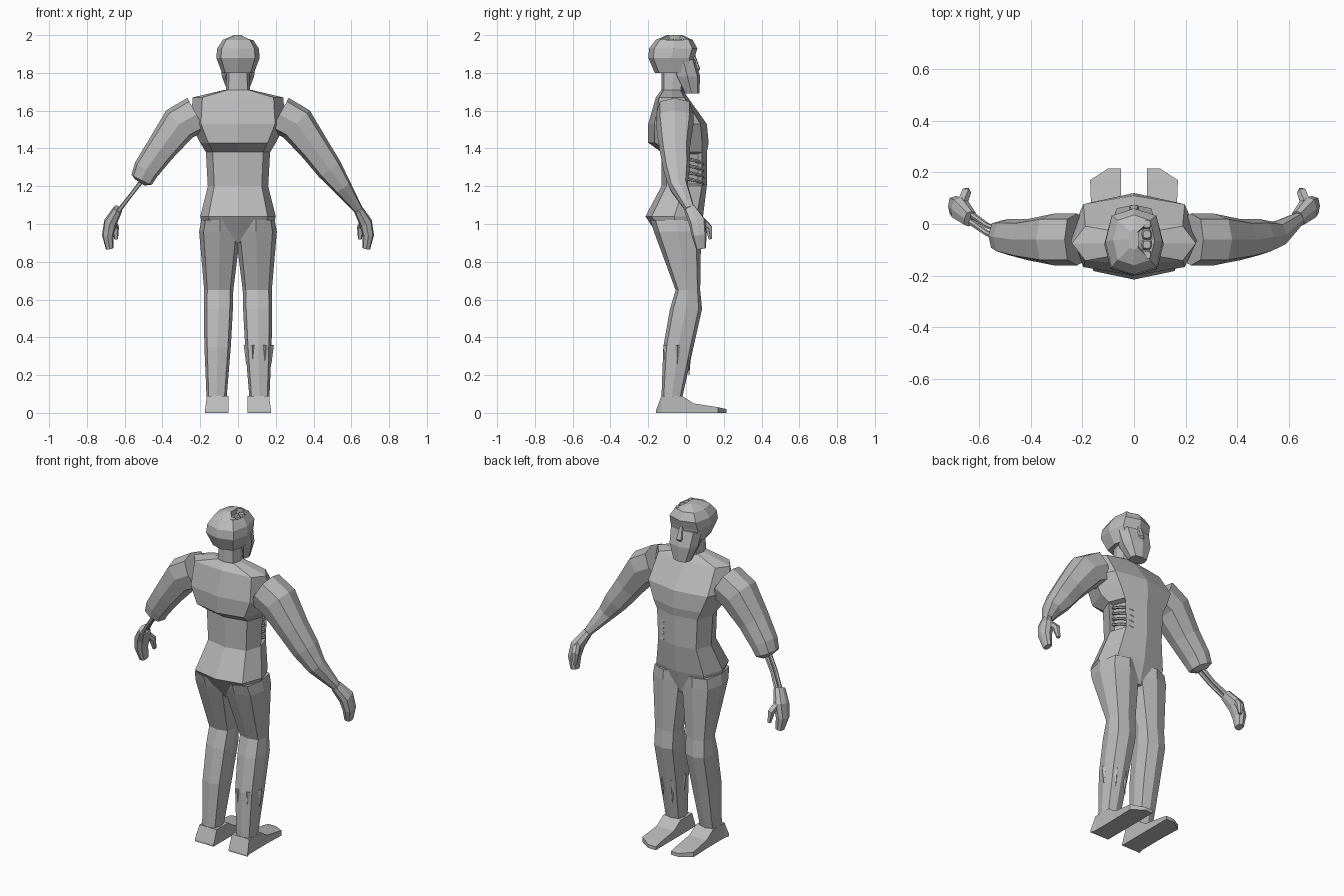
import bpy, bmesh, math
from mathutils import Vector

cube = bpy.data.objects.get("Cube")
if cube:
    bpy.data.objects.remove(cube)

grey = bpy.data.materials.new("plain_grey")
grey.use_nodes = True
grey.diffuse_color = (0.5, 0.5, 0.5, 1)
shader = grey.node_tree.nodes["Principled BSDF"]
shader.inputs["Base Color"].default_value = grey.diffuse_color


def loft(name, rings, wound=None):
    """Skin closed rings of points, then sink any faces picked by wound."""
    bm = bmesh.new()
    loops = [[bm.verts.new(point) for point in ring] for ring in rings]
    for lower, upper in zip(loops, loops[1:]):
        for i in range(len(lower)):
            bm.faces.new((lower[i - 1], lower[i], upper[i], upper[i - 1]))
    bm.faces.new(loops[0])
    bm.faces.new(loops[-1])
    bmesh.ops.recalc_face_normals(bm, faces=bm.faces)
    bm.normal_update()
    if wound:
        picked = [face for face in bm.faces if wound(face.calc_center_median())]
        bmesh.ops.inset_region(bm, faces=picked, thickness=0.01, depth=-0.03,
                               use_even_offset=True)
    mesh = bpy.data.meshes.new(name)
    bm.to_mesh(mesh)
    bm.free()
    mesh.materials.append(grey)
    bpy.context.collection.objects.link(bpy.data.objects.new(name, mesh))


def oval(centre, u, v, sides=8, power=0.7):
    """Squared-off oval spanned by the half-axes u and v."""
    def bulge(value):
        return math.copysign(abs(round(value, 6)) ** power, value)
    angles = [math.tau * i / sides for i in range(sides)]
    return [centre + u * bulge(math.cos(a)) + v * bulge(math.sin(a)) for a in angles]


def stack(name, rows, side=0, wound=None):
    """Horizontal ovals: height, half width, back, front; side spreads a pair."""
    rings = []
    for z, half_width, back, front in rows:
        centre = Vector((side * (0.115 - 0.02 * z), (back + front) / 2, z))
        u = Vector((half_width, 0, 0))
        v = Vector((0, (front - back) / 2, 0))
        rings.append(oval(centre, u, v))
    loft(name, rings, wound)


def tube(name, rows, side=1, sides=8, flat=1):
    """Ovals across a path of x, y, z and radius, mirrored where side is -1."""
    points = [Vector((side * x, y, z)) for x, y, z, radius in rows]
    rings = []
    for i, (point, row) in enumerate(zip(points, rows)):
        before = points[max(i - 1, 0)]
        after = points[min(i + 1, len(points) - 1)]
        along = after - before
        u = along.cross(Vector((0, 1, 0))).normalized()
        v = along.cross(u).normalized()
        rings.append(oval(point, u * row[-1], v * row[-1] * flat, sides))
    loft(name, rings)


# Torso, with an open wound in the left flank
stack("torso", [
    (0.9, 0.16, -0.12, 0.05),
    (1.04, 0.2, -0.215, 0.09),
    (1.2, 0.16, -0.13, 0.11),
    (1.38, 0.17, -0.13, 0.11),
    (1.43, 0.2, -0.2, 0.12),
    (1.53, 0.25, -0.2, 0.11),
    (1.67, 0.24, -0.16, 0.01),
    (1.71, 0.07, -0.13, -0.02),
], wound=lambda c: c.x > 0.1 and c.y > 0 and 1.2 < c.z < 1.38)

# Bare ribs curving across the wound
for i in range(4):
    height = 1.24 + 0.035 * i
    arc = []
    for step in range(4):
        angle = math.radians(30 * step)
        arc.append((0.08 + 0.07 * math.cos(angle), 0.09 * math.sin(angle),
                    height - 0.01 * step, 0.008))
    tube(f"rib_{i + 1}", arc, sides=5)

# Neck, jaw, skull and nose
stack("neck", [(1.67, 0.065, -0.13, -0.02), (1.83, 0.06, -0.13, 0)])
stack("jaw", [
    (1.69, 0.05, -0.01, 0.07),
    (1.78, 0.085, -0.06, 0.075),
    (1.87, 0.095, -0.08, 0.05),
])
stack("skull", [
    (1.8, 0.085, -0.165, 0.04),
    (1.88, 0.115, -0.2, 0.045),
    (1.93, 0.11, -0.195, 0.06),
    (1.975, 0.08, -0.16, 0.035),
    (2, 0.02, -0.1, -0.02),
], wound=lambda c: c.x > 0.02 and c.z > 1.98 and abs(c.y + 0.06) < 0.06)
tube("nose", [(0, 0.04, 1.89, 0.01), (0, 0.055, 1.82, 0.02), (0, 0.05, 1.8, 0.01)])

# Exposed lumps in the head wound
for i in range(4):
    y = 0.04 * i - 0.12
    tube(f"head_wound_lump_{i + 1}",
         [(0.05, y, 1.95, 0.025), (0.05, y, 1.98, 0.015)])

for side, word in ((1, "left"), (-1, "right")):
    # Whole arm on the left, stump with two bare bones on the right
    arm = [
        (0.22, -0.06, 1.58, 0.1),
        (0.31, -0.06, 1.53, 0.1),
        (0.41, -0.06, 1.395, 0.08),
        (0.485, -0.05, 1.29, 0.07),
    ]
    wrist = (0.635, 0.02, 1.08, 0.025)
    if side > 0:
        arm += [(0.55, -0.04, 1.2, 0.05), wrist]
    else:
        arm += [(0.51, -0.045, 1.235, 0.06), (0.52, -0.045, 1.22, 0.03)]
        for bone, shift in (("outer", -0.015), ("inner", 0.015)):
            path = [(0.5, shift - 0.05, 1.24, 0.012),
                    (0.57, shift - 0.02, 1.15, 0.01),
                    (0.64, shift + 0.03, 1.06, 0.012)]
            tube(f"{word}_{bone}_forearm_bone", path, side, sides=6)
    tube(f"{word}_arm", arm, side)

    # Hand and thumb
    hand = [wrist, (0.675, 0.06, 1.01, 0.035), (0.69, 0.07, 0.94, 0.03),
            (0.68, 0.08, 0.87, 0.02)]
    tube(f"{word}_hand", hand, side, flat=1.3)
    thumb = [(0.665, 0.08, 1.02, 0.02), (0.65, 0.12, 0.98, 0.02),
             (0.645, 0.13, 0.92, 0.01)]
    tube(f"{word}_thumb", thumb, side, sides=6)

    # Leg, from hip over knee and calf to ankle
    stack(f"{word}_leg", [
        (1.02, 0.1, -0.19, 0.08),
        (0.96, 0.11, -0.17, 0.08),
        (0.65, 0.077, -0.055, 0.075),
        (0.55, 0.077, -0.085, 0.085),
        (0.35, 0.07, -0.12, 0.04),
        (0.08, 0.053, -0.13, -0.02),
    ], side)

    # Foot: box sections from heel to toe, with a straight inner edge
    inner = side * 0.05
    foot = []
    for y, outer, top in ((-0.16, 0.175, 0.01), (-0.13, 0.165, 0.09),
                          (-0.02, 0.165, 0.09), (0.04, 0.165, 0.05),
                          (0.17, 0.17, 0.03), (0.215, 0.1, 0.02)):
        outer *= side
        foot.append([(inner, y, 0), (outer, y, 0), (outer, y, top), (inner, y, top)])
    loft(f"{word}_foot", foot)

# Torn trouser strips hanging around the left shin
for i in range(6):
    angle = math.tau * i / 6
    x = 0.11 + 0.065 * math.cos(angle)
    y = 0.07 * math.sin(angle) - 0.045
    drop = 0.1 + 0.03 * (i % 3)
    tube(f"torn_strip_{i + 1}",
         [(x, y, 0.36, 0.015), (x, y, 0.36 - drop, 0.002)], sides=4)
